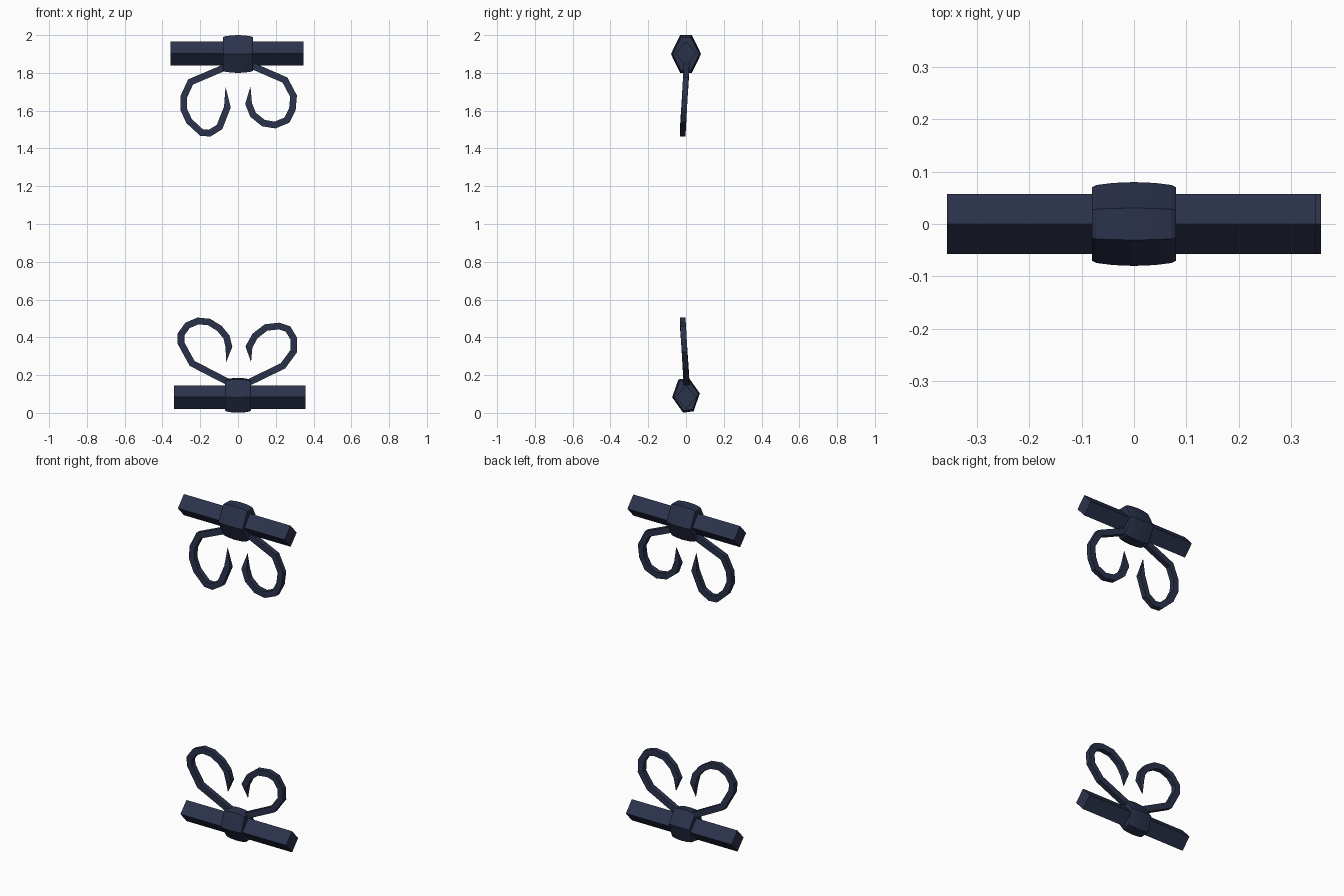
import bpy, bmesh, math
from mathutils import Vector

if "Cube" in bpy.data.objects:
    bpy.data.objects.remove(bpy.data.objects["Cube"])

navy = bpy.data.materials.new("dark navy iron")
navy.diffuse_color = (0.024, 0.032, 0.071, 1)
navy.use_nodes = True
navy.node_tree.nodes["Principled BSDF"].inputs["Base Color"].default_value = navy.diffuse_color


def loft(name, rings, tip=None):
    """Skin a list of equal-length vertex rings, capped, with optional point."""
    bm = bmesh.new()
    rs = [[bm.verts.new(p) for p in r] for r in rings]
    n = len(rs[0])
    for a, b in zip(rs, rs[1:]):
        for i in range(n):
            j = (i + 1) % n
            bm.faces.new((a[i], a[j], b[j], b[i]))
    bm.faces.new(rs[0])
    if tip is not None:
        t = bm.verts.new(tip)
        for i in range(n):
            bm.faces.new((rs[-1][i], rs[-1][(i + 1) % n], t))
    else:
        bm.faces.new(rs[-1])
    bmesh.ops.recalc_face_normals(bm, faces=bm.faces)
    me = bpy.data.meshes.new(name)
    bm.to_mesh(me)
    bm.free()
    me.materials.append(navy)
    ob = bpy.data.objects.new(name, me)
    bpy.context.collection.objects.link(ob)
    return ob


def bar(name, x0, x1, z):
    # diamond section rod
    sec = [(0, 0.063), (0.057, 0), (0, -0.063), (-0.057, 0)]
    loft(name, [[(x, y, z + h) for y, h in sec] for x in (x0, x1)])


def knot(name, half, z, wide, high, tilt):
    # six-sided barrel around the rod
    sec = [(0.38, 1), (1, 0), (0.38, -1), (-0.38, -1), (-1, 0), (-0.38, 1)]
    c, s = math.cos(tilt), math.sin(tilt)
    rings = []
    for t, k in ((-1, .88), (-.9, .93), (-.5, .98), (0, 1), (.5, .98), (.9, .93), (1, .88)):
        ring = []
        for u, v in sec:
            y, h = u * wide * k, v * high * k
            ring.append((t * half, y * c - h * s, z + y * s + h * c))
        rings.append(ring)
    loft(name, rings)


def scroll(name, pts, z_root, z_far):
    # square strip following a curled path, ending in a point
    w, d = 0.0175, 0.015
    P = []
    for x, z in pts:
        f = (z - z_root) / (z_far - z_root)
        P.append(Vector((x, 0.003 - 0.021 * f, z)))
    rings = []
    for i, p in enumerate(P[:-1]):
        b = (P[i + 1] - p).normalized()
        a = (p - P[i - 1]).normalized() if i else b
        t = (a + b).normalized()
        m = w / max(0.6, t.dot(b))
        side = Vector((t.z, 0, -t.x)).normalized() * m
        out = Vector((0, d, 0))
        rings.append([p + side + out, p + side - out, p - side - out, p - side + out])
    loft(name, rings, P[-1])


# upper fitting
bar("upper_bar", -0.357, 0.347, 1.903)
knot("upper_knot", 0.08, 1.9, 0.08, 0.1, 0.0)
scroll("upper_left_scroll", [(-.01, 1.858), (-.079, 1.825), (-.251, 1.752), (-.288, 1.672),
       (-.288, 1.608), (-.259, 1.545), (-.193, 1.484), (-.15, 1.481), (-.098, 1.513),
       (-.056, 1.619), (-.066, 1.728)], 1.83, 1.48)
scroll("upper_right_scroll", [(.01, 1.864), (.09, 1.831), (.249, 1.762), (.294, 1.677),
       (.288, 1.608), (.259, 1.55), (.196, 1.524), (.135, 1.534), (.079, 1.579),
       (.056, 1.638), (.066, 1.728)], 1.83, 1.48)

# lower fitting
bar("lower_bar", -0.34, 0.357, 0.083)
knot("lower_knot", 0.068, 0.093, 0.074, 0.089, math.radians(8))
scroll("lower_left_scroll", [(-.005, .139), (-.063, .169), (-.243, .262), (-.302, .37),
       (-.302, .415), (-.267, .463), (-.212, .487), (-.153, .481), (-.098, .447),
       (-.061, .402), (-.048, .349), (-.063, .268)], 0.16, 0.49)
scroll("lower_right_scroll", [(.005, .136), (.063, .164), (.238, .249), (.296, .328),
       (.296, .392), (.265, .444), (.217, .46), (.148, .452), (.09, .407),
       (.058, .349), (.069, .268)], 0.16, 0.49)
